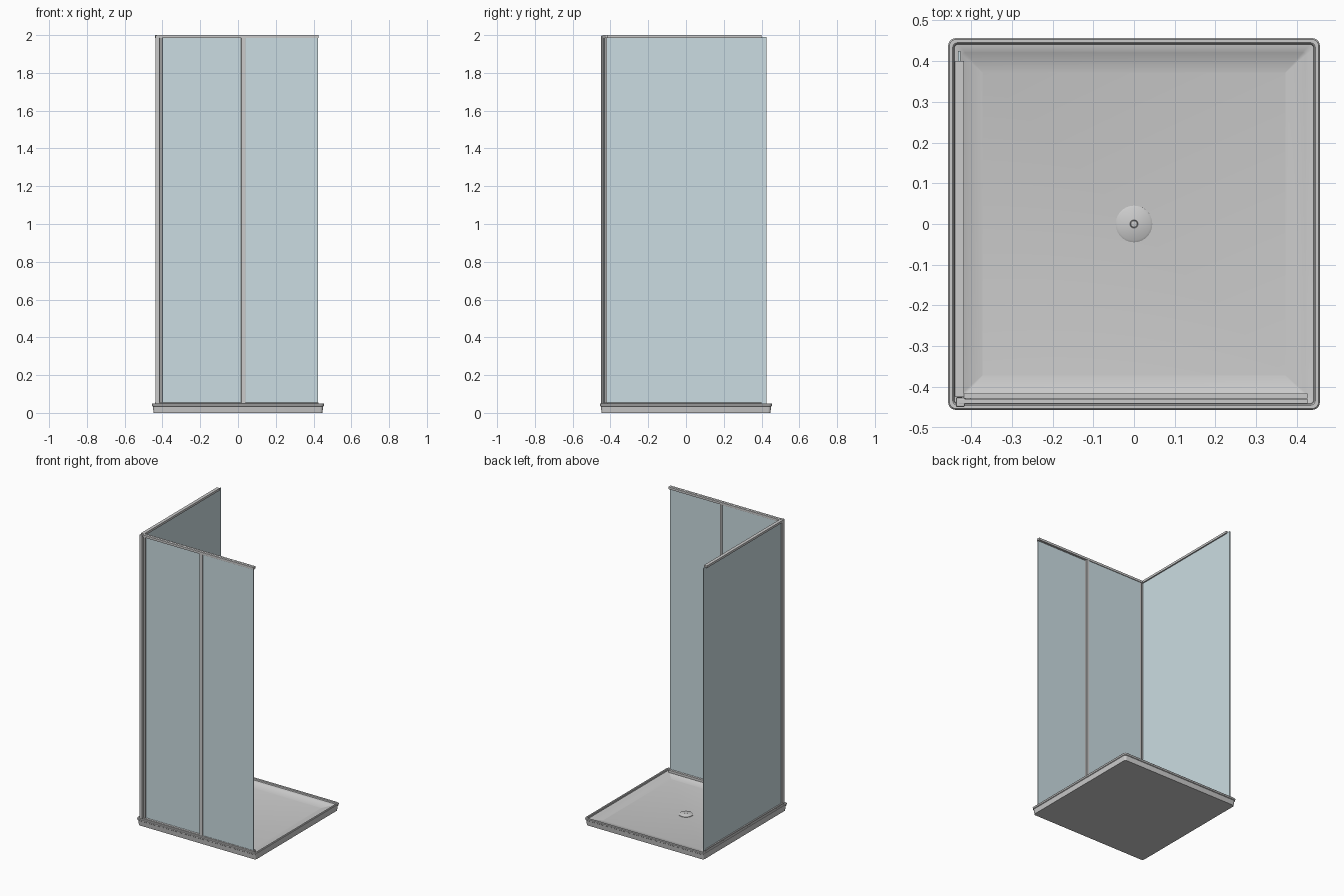
import bpy, bmesh, math

if "Cube" in bpy.data.objects:
    bpy.data.objects.remove(bpy.data.objects["Cube"])


def finish(name, bm, mat=None):
    bmesh.ops.recalc_face_normals(bm, faces=bm.faces)
    me = bpy.data.meshes.new(name)
    bm.to_mesh(me)
    bm.free()
    ob = bpy.data.objects.new(name, me)
    bpy.context.collection.objects.link(ob)
    if mat:
        me.materials.append(mat)
    return ob


def box(name, x, y, z, mat=None, bevel=0):
    """Box from (min, max) ranges on each axis."""
    bm = bmesh.new()
    bmesh.ops.create_cube(bm, size=1)
    for v in bm.verts:
        v.co = [(r[0] + r[1]) / 2 + c * (r[1] - r[0]) for c, r in zip(v.co, (x, y, z))]
    ob = finish(name, bm, mat)
    if bevel:
        mod = ob.modifiers.new("bevel", 'BEVEL')
        mod.width = bevel
        mod.segments = 2
    return ob


def ring(bm, half, radius, z, seg=5):
    """Rounded square loop of vertices."""
    loop = []
    for k in range(4):
        a0 = k * math.pi / 2
        sx, sy = ((1, 1), (-1, 1), (-1, -1), (1, -1))[k]
        for i in range(seg + 1):
            a = a0 + i * math.pi / 2 / seg
            loop.append(bm.verts.new((sx * (half - radius) + radius * math.cos(a),
                                      sy * (half - radius) + radius * math.sin(a), z)))
    return loop


def loft(name, rings):
    bm = bmesh.new()
    loops = [ring(bm, *r) for r in rings]
    for a, b in zip(loops, loops[1:]):
        n = len(a)
        for i in range(n):
            bm.faces.new((a[i], a[(i + 1) % n], b[(i + 1) % n], b[i]))
    bm.faces.new(loops[0])
    bm.faces.new(loops[-1])
    return finish(name, bm)


def lathe(name, profile, n=32):
    bm = bmesh.new()
    vs = [bm.verts.new((r, 0, z)) for r, z in profile]
    es = [bm.edges.new(p) for p in zip(vs, vs[1:])]
    bmesh.ops.spin(bm, geom=vs + es, axis=(0, 0, 1), cent=(0, 0, 0),
                   angle=2 * math.pi, steps=n)
    bmesh.ops.remove_doubles(bm, verts=bm.verts, dist=1e-5)
    return finish(name, bm)


def smooth(ob):
    bpy.ops.object.select_all(action='DESELECT')
    ob.select_set(True)
    bpy.context.view_layer.objects.active = ob
    bpy.ops.object.shade_smooth_by_angle()


glass = bpy.data.materials.new("glass")
glass.diffuse_color = (0.60, 0.72, 0.76, 1)
glass.use_nodes = True
glass.node_tree.nodes["Principled BSDF"].inputs["Base Color"].default_value = glass.diffuse_color

# Shower tray: flared skirt, raised lip, ledge and sloped basin
tray = loft("shower_tray", [
    (0.447, 0.014, 0.0), (0.451, 0.016, 0.034), (0.455, 0.018, 0.037),
    (0.456, 0.018, 0.047), (0.453, 0.016, 0.051), (0.445, 0.012, 0.051),
    (0.442, 0.010, 0.048), (0.441, 0.010, 0.039), (0.424, 0.008, 0.037),
    (0.421, 0.007, 0.035), (0.372, 0.001, 0.022)])
smooth(tray)

# Drain cover with centre button
drain = lathe("drain_cover", [(0, 0.021), (0.045, 0.021), (0.045, 0.025), (0.040, 0.028),
                              (0.010, 0.031), (0.009, 0.029), (0.008, 0.032), (0, 0.033)])
smooth(drain)

TOP, BASE = 2.0, 0.037

# Top and bottom rails of both sides; the front rails carry two tracks
for name, z in (("top", (1.984, TOP)), ("bottom", (BASE, 0.054))):
    box(f"front_{name}_rail_outer", (-0.43, 0.426), (-0.441, -0.429), z, bevel=0.0015)
    box(f"front_{name}_rail_inner", (-0.418, 0.426), (-0.4285, -0.416), z, bevel=0.0015)
    box(f"side_{name}_rail", (-0.440, -0.417), (-0.425, 0.40), z, bevel=0.0015)

# Corner post and door jambs
box("corner_post", (-0.437, -0.415), (-0.449, -0.426), (BASE, TOP - 0.002), bevel=0.003)
box("front_jamb", (-0.4145, -0.401), (-0.437, -0.419), (BASE, 1.986), bevel=0.0015)
box("side_jamb", (-0.436, -0.421), (-0.4255, -0.418), (BASE, 1.986), bevel=0.0015)

# Glass panels
z_glass = (0.045, 1.99)
box("fixed_side_glass", (-0.4315, -0.4255), (-0.42, 0.425), z_glass, glass)
box("left_front_glass", (-0.405, 0.035), (-0.426, -0.420), z_glass, glass)
box("right_front_glass", (0.02, 0.424), (-0.438, -0.432), z_glass, glass)

# Overlapping stiles where the two front panels meet
box("right_panel_stile", (0.017, 0.039), (-0.441, -0.4295), (0.05, 1.986), bevel=0.0015)
box("left_panel_stile", (0.017, 0.036), (-0.4285, -0.417), (0.05, 1.986), bevel=0.0015)
